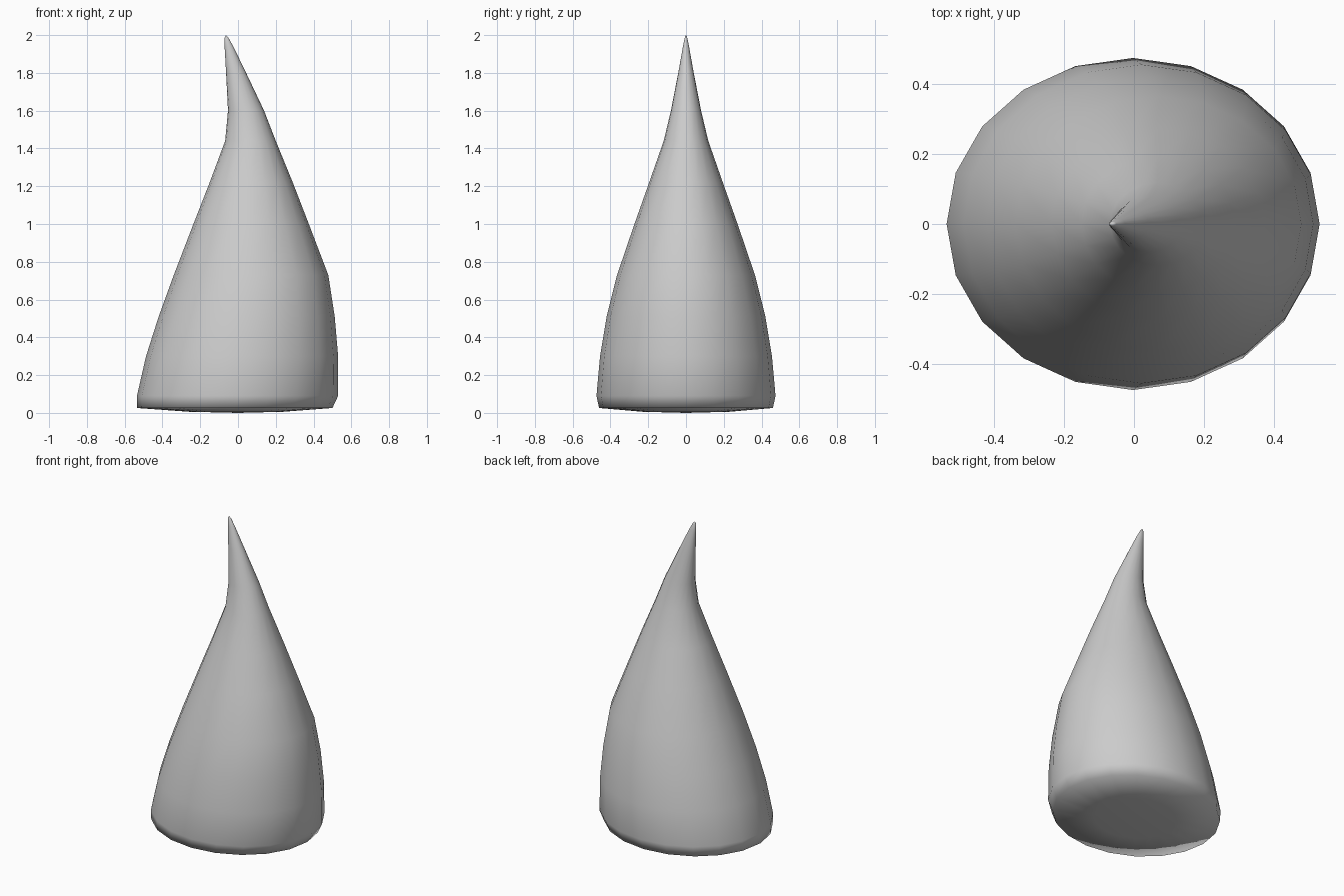
import bpy, bmesh, math

if "Cube" in bpy.data.objects:
    bpy.data.objects.remove(bpy.data.objects["Cube"])

SIDES = 20
# cross-sections: z, left x, right x, half depth in y
RINGS = [
    (0.006, -0.26, 0.24, 0.23),
    (0.026, -0.535, 0.50, 0.46),
    (0.09, -0.535, 0.53, 0.474),
    (0.30, -0.487, 0.53, 0.455),
    (0.51, -0.42, 0.512, 0.42),
    (0.73, -0.34, 0.478, 0.365),
    (1.00, -0.236, 0.375, 0.273),
    (1.22, -0.15, 0.29, 0.195),
    (1.44, -0.068, 0.20, 0.118),
    (1.60, -0.053, 0.138, 0.08),
    (1.80, -0.063, 0.043, 0.041),
    (1.94, -0.071, -0.025, 0.016),
    (1.985, -0.071, -0.05, 0.007),
]

bm = bmesh.new()


def ring(z, left, right, depth):
    cx, rx = (left + right) / 2, (right - left) / 2
    angles = [2 * math.pi * i / SIDES for i in range(SIDES)]
    return [bm.verts.new((cx + rx * math.cos(a), depth * math.sin(a), z)) for a in angles]


# skin the body between neighbouring rings
rings = [ring(*r) for r in RINGS]
for lo, hi in zip(rings, rings[1:]):
    for i in range(SIDES):
        j = (i + 1) % SIDES
        bm.faces.new((lo[i], lo[j], hi[j], hi[i]))

# close the bulging underside and the tip
for loop, point in ((rings[0], (0, 0, 0)), (rings[-1], (-0.064, 0, 2))):
    centre = bm.verts.new(point)
    for i in range(SIDES):
        bm.faces.new((loop[i], loop[(i + 1) % SIDES], centre))

bmesh.ops.recalc_face_normals(bm, faces=bm.faces)
mesh = bpy.data.meshes.new("pointed_hat")
bm.to_mesh(mesh)
bm.free()
hat = bpy.data.objects.new("pointed_hat", mesh)
bpy.context.collection.objects.link(hat)

# smooth shading all over
for face in mesh.polygons:
    face.use_smooth = True
